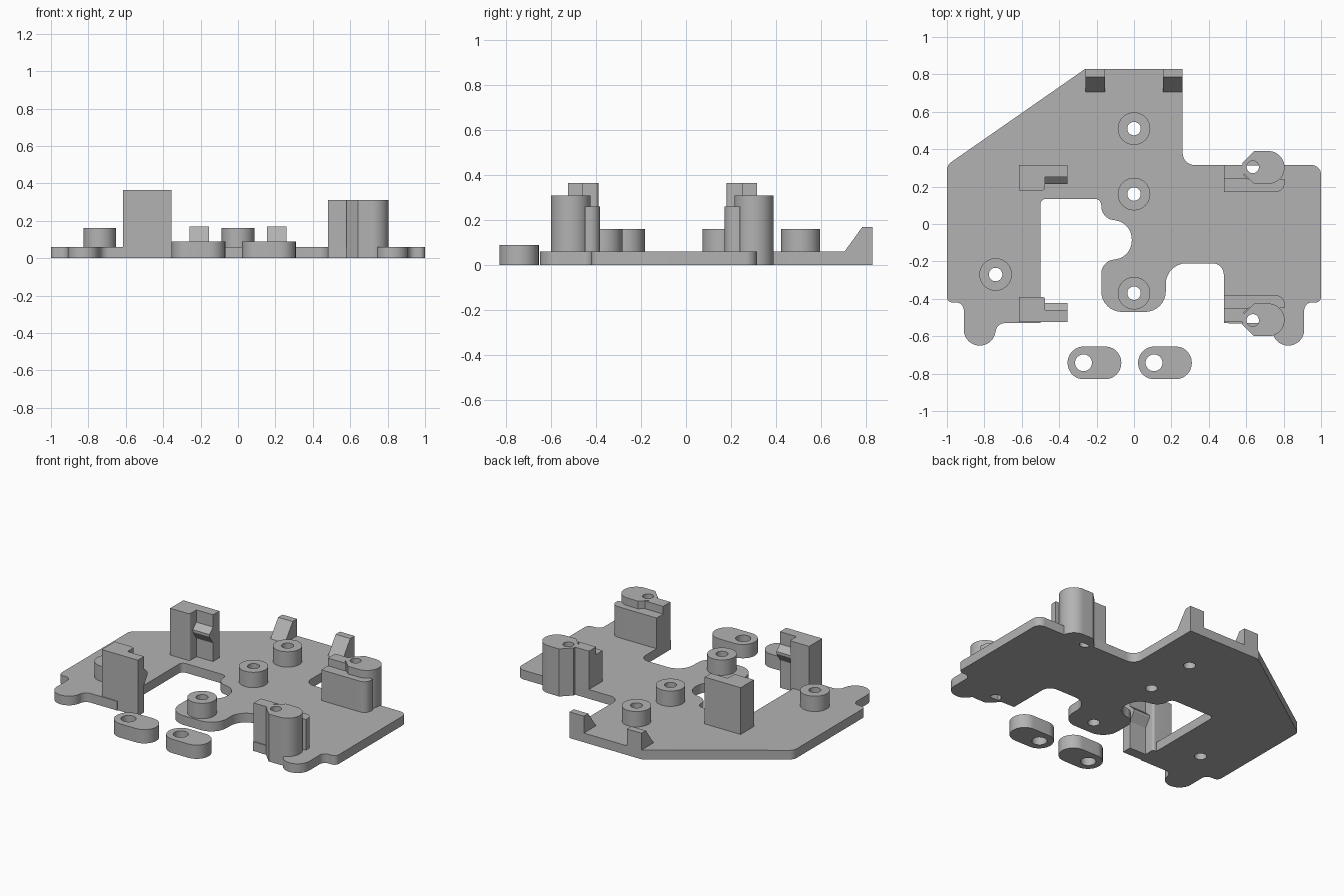
import bpy, bmesh, math
from mathutils import Vector

if "Cube" in bpy.data.objects:
    bpy.data.objects.remove(bpy.data.objects["Cube"])

grey = bpy.data.materials.new("plain grey")
grey.diffuse_color = (0.45, 0.45, 0.45, 1)
grey.use_nodes = True
grey.node_tree.nodes["Principled BSDF"].inputs["Base Color"].default_value = grey.diffuse_color
MID = -0.105  # y of the mirror line between front and rear fittings


def rounded(corners, steps=8):
    """Replace each (x, y, radius) corner with a tangent arc."""
    out = []
    n = len(corners)
    for i, c in enumerate(corners):
        p = Vector(c[:2])
        r = c[2] if len(c) > 2 else 0
        a = (Vector(corners[i - 1][:2]) - p).normalized()
        b = (Vector(corners[(i + 1) % n][:2]) - p).normalized()
        if r == 0:
            out.append(p)
            continue
        half = a.angle(b) / 2
        centre = p + (a + b).normalized() * (r / math.sin(half))
        t = r / math.tan(half)
        s, e = p + a * t - centre, p + b * t - centre
        sweep = math.pi - 2 * half
        for k in range(steps + 1):
            f = k / steps
            out.append(centre + (s * math.sin((1 - f) * sweep)
                                 + e * math.sin(f * sweep)) / math.sin(sweep))
    return out


def circle(x, y, r, n=32):
    return [Vector((x + r * math.cos(2 * math.pi * k / n),
                    y + r * math.sin(2 * math.pi * k / n))) for k in range(n)]


def finish(ob):
    """Weld, orient, colour and shade a mesh part."""
    bm = bmesh.new()
    bm.from_mesh(ob.data)
    bmesh.ops.remove_doubles(bm, verts=bm.verts, dist=0.0001)
    bmesh.ops.recalc_face_normals(bm, faces=bm.faces)
    bm.to_mesh(ob.data)
    bm.free()
    ob.data.materials.clear()
    ob.data.materials.append(grey)
    bpy.ops.object.select_all(action='DESELECT')
    ob.select_set(True)
    bpy.context.view_layer.objects.active = ob
    bpy.ops.object.shade_smooth_by_angle(angle=math.radians(30))


def slab(name, outline, z0, z1, holes=()):
    """Extrude an outline with round holes from z0 to z1."""
    cu = bpy.data.curves.new(name, 'CURVE')
    cu.dimensions = '2D'
    cu.fill_mode = 'BOTH'
    cu.extrude = (z1 - z0) / 2
    for loop in [outline] + [circle(*h) for h in holes]:
        sp = cu.splines.new('POLY')
        sp.points.add(len(loop) - 1)
        for q, p in zip(sp.points, loop):
            q.co = (p.x, p.y, 0, 1)
        sp.use_cyclic_u = True
    ob = bpy.data.objects.new(name, cu)
    ob.location.z = (z0 + z1) / 2
    bpy.context.collection.objects.link(ob)
    bpy.ops.object.select_all(action='DESELECT')
    ob.select_set(True)
    bpy.context.view_layer.objects.active = ob
    bpy.ops.object.convert(target='MESH')
    finish(bpy.context.view_layer.objects.active)


def side_prism(name, profile, x0, x1):
    """Extrude a (y, z) profile along x."""
    bm = bmesh.new()
    a = [bm.verts.new((x0, y, z)) for y, z in profile]
    b = [bm.verts.new((x1, y, z)) for y, z in profile]
    bm.faces.new(a)
    bm.faces.new(b)
    for i in range(len(a)):
        j = (i + 1) % len(a)
        bm.faces.new((a[i], a[j], b[j], b[i]))
    me = bpy.data.meshes.new(name)
    bm.to_mesh(me)
    bm.free()
    ob = bpy.data.objects.new(name, me)
    bpy.context.collection.objects.link(ob)
    finish(ob)


# Base plate with rear tab, window, round notch and front lobes
plate = [(-0.26, 0.83), (0.26, 0.83), (0.26, 0.315, 0.065), (1, 0.315, 0.05),
         (1, -0.42, 0.03), (0.91, -0.42, 0.04), (0.91, -0.65, 0.084),
         (0.74, -0.65, 0.084), (0.74, -0.53, 0.05), (0.48, -0.53),
         (0.48, -0.21, 0.06), (0.17, -0.21, 0.11), (0.17, -0.47, 0.11),
         (-0.175, -0.47, 0.11), (-0.175, -0.19, 0.075), (-0.012, -0.19, 0.1),
         (-0.012, 0.02, 0.1), (-0.175, 0.02, 0.075), (-0.175, 0.135, 0.035),
         (-0.5, 0.135, 0.03), (-0.5, -0.53), (-0.74, -0.53, 0.05),
         (-0.74, -0.65, 0.084), (-0.91, -0.65, 0.084), (-0.91, -0.42, 0.04),
         (-1, -0.42, 0.03), (-1, 0.315, 0.05)]
bosses = [(0, 0.51), (0, 0.16), (0, -0.37), (-0.74, -0.27)]
post_holes = [(0.635, 0.305), (0.635, 2 * MID - 0.305)]
slab("base_plate", rounded(plate), 0, 0.06,
     [(x, y, 0.036) for x, y in bosses] + [(x, y, 0.033) for x, y in post_holes])

# Screw bosses
for x, y in bosses:
    slab("screw_boss", circle(x, y, 0.087, 48), 0.06, 0.16, [(x, y, 0.036)])

# Loose oblong spacers
for x0, hx in ((-0.355, -0.27), (0.022, 0.107)):
    x1 = x0 + 0.287
    r = 0.0865
    slab("spacer", rounded([(x0, -0.83, r), (x1, -0.83, r),
                            (x1, -0.655, r), (x0, -0.655, r)], 14),
         0, 0.09, [(hx, -0.742, 0.045)])

# Wedge barbs on the rear tab
for x0 in (-0.26, 0.155):
    side_prism("tab_barb", [(0.705, 0.06), (0.785, 0.17), (0.83, 0.17), (0.83, 0.06)],
               x0, x0 + 0.105)

# Rear fittings and their front mirror images
for place in ("rear", "front"):
    def my(y):
        return y if place == "rear" else 2 * MID - y

    def flip(pts):
        return [(p[0], my(p[1]), *p[2:]) for p in pts]

    # L-shaped clip with a snap hook
    slab(place + "_clip", rounded(flip([
        (-0.615, 0.18), (-0.475, 0.18, 0.015), (-0.475, 0.25), (-0.355, 0.25),
        (-0.355, 0.315), (-0.615, 0.315)])), 0, 0.365)
    side_prism(place + "_clip_hook", [(my(y), z) for y, z in (
        (0.25, 0.18), (0.213, 0.235), (0.213, 0.25), (0.25, 0.285))], -0.475, -0.355)

    # Post: low ledge, tall back block and bored round head
    slab(place + "_post_ledge", rounded(flip([
        (0.48, 0.172), (0.805, 0.172, 0.045), (0.805, 0.24), (0.48, 0.24)])), 0.06, 0.26)
    slab(place + "_post_block", rounded(flip([
        (0.48, 0.24), (0.61, 0.24), (0.588, 0.262), (0.588, 0.315), (0.48, 0.315)])),
        0.06, 0.31)
    slab(place + "_post_head", rounded(flip([
        (0.642, 0.39), (0.58, 0.328), (0.58, 0.277), (0.642, 0.215),
        (0.805, 0.215, 0.087), (0.805, 0.39, 0.087)]), 14),
        0, 0.31, [(0.635, my(0.305), 0.033)])
